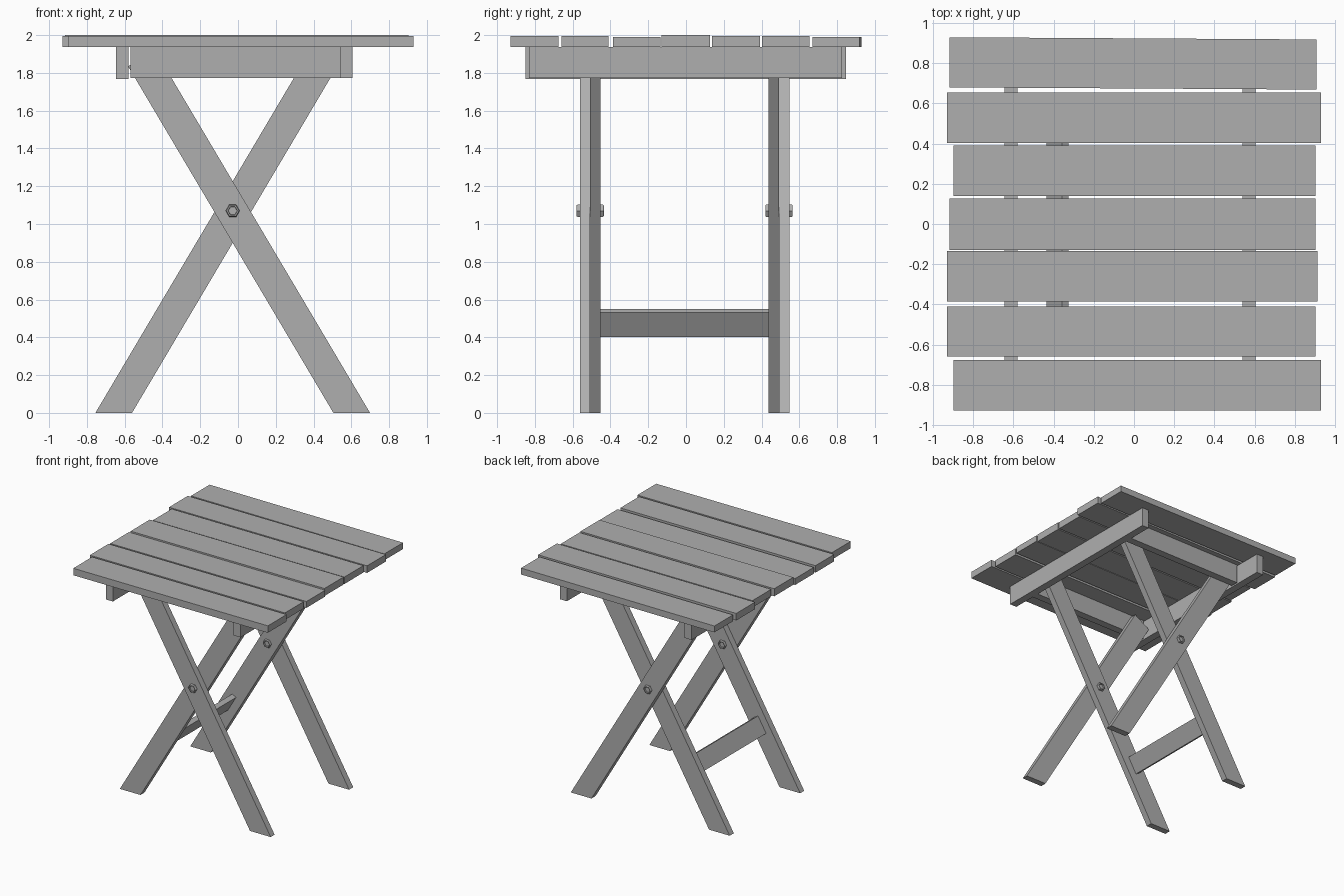
import bpy, bmesh, math
from mathutils import Matrix

if "Cube" in bpy.data.objects:
    bpy.data.objects.remove(bpy.data.objects["Cube"])

# Mid grey paint for every part
grey = bpy.data.materials.new("grey_paint")
grey.diffuse_color = (0.43, 0.43, 0.43, 1)
grey.use_nodes = True
grey.node_tree.nodes["Principled BSDF"].inputs["Base Color"].default_value = grey.diffuse_color


def finish(name, bm):
    bmesh.ops.recalc_face_normals(bm, faces=bm.faces[:])
    mesh = bpy.data.meshes.new(name)
    bm.to_mesh(mesh)
    bm.free()
    mesh.materials.append(grey)
    ob = bpy.data.objects.new(name, mesh)
    bpy.context.collection.objects.link(ob)
    return ob


def box(name, x, y, z, turn=0.0, axis='Z'):
    """Box from (min, max) ranges, turned about its own centre."""
    bm = bmesh.new()
    size = [r[1] - r[0] for r in (x, y, z)]
    bmesh.ops.create_cube(bm, size=1, matrix=Matrix.Diagonal((*size, 1)))
    ob = finish(name, bm)
    ob.location = [(r[0] + r[1]) / 2 for r in (x, y, z)]
    ob.rotation_euler['XYZ'.index(axis)] = turn
    return ob


def prism(name, profile, y0, y1):
    """Extrude an (x, z) profile from y0 to y1."""
    bm = bmesh.new()
    face = bm.faces.new([bm.verts.new((px, y0, pz)) for px, pz in profile])
    new = bmesh.ops.extrude_face_region(bm, geom=[face])['geom']
    verts = [v for v in new if isinstance(v, bmesh.types.BMVert)]
    bmesh.ops.translate(bm, verts=verts, vec=(0, y1 - y0, 0))
    return finish(name, bm)


# Top slats: x range, y range, z top, slight turn
slats = [
    ((-0.897, 0.93), (-0.928, -0.676), 1.995, 0),
    ((-0.93, 0.903), (-0.66, -0.409), 1.995, 0),
    ((-0.93, 0.913), (-0.386, -0.135), 1.99, 0),
    ((-0.917, 0.903), (-0.13, 0.126), 2.0, 0),
    ((-0.897, 0.903), (0.138, 0.391), 1.995, 0),
    ((-0.93, 0.93), (0.403, 0.655), 1.996, 0),
    ((-0.917, 0.907), (0.674, 0.923), 1.99, -0.006),
]
for i, (x, y, top, turn) in enumerate(slats):
    box(f"top_slat_{i + 1}", x, y, (1.936, top), turn)

# Battens under the slats and the rails between them
box("left_batten", (-0.645, -0.58), (-0.85, 0.847), (1.768, 1.938))
box("right_batten", (0.54, 0.605), (-0.83, 0.827), (1.772, 1.938))
box("front_rail", (-0.57, 0.54), (-0.625, -0.56), (1.772, 1.938))
box("back_rail", (-0.57, 0.54), (0.545, 0.61), (1.772, 1.938))

# Crossed legs: level feet, square-cut tops
PIVOT_X, SLOPE = -0.028, 0.59
leg = [(-0.727, 0), (-0.533, 0), (0.554, 1.835), (0.411, 1.92)]
rising = [(PIVOT_X + x, z) for x, z in leg]
falling = [(PIVOT_X - x, z) for x, z in leg]
prism("front_outer_leg", falling, -0.56, -0.507)
prism("front_inner_leg", rising, -0.507, -0.453)
prism("back_inner_leg", rising, 0.437, 0.492)
prism("back_outer_leg", falling, 0.492, 0.547)

# Stretcher between the inner legs, tilted with them
box("stretcher", (-0.40, -0.36), (-0.453, 0.437), (0.401, 0.551),
    math.atan(SLOPE), 'Y')

# Hexagonal pivot bolts with chamfered, recessed ends
for name, y0, y1 in (("front_bolt", -0.575, -0.44), ("back_bolt", 0.425, 0.56)):
    hexagon = [(PIVOT_X + 0.037 * math.cos(k * math.pi / 3),
                1.07 + 0.037 * math.sin(k * math.pi / 3)) for k in range(6)]
    bolt = prism(name, hexagon, y0, y1)
    bm = bmesh.new()
    bm.from_mesh(bolt.data)
    ends = [f for f in bm.faces if len(f.verts) == 6]
    for thickness, depth in ((0.004, 0.005), (0.008, 0), (0.002, -0.01)):
        bmesh.ops.inset_individual(bm, faces=ends, thickness=thickness, depth=depth)
    bm.to_mesh(bolt.data)
    bm.free()
